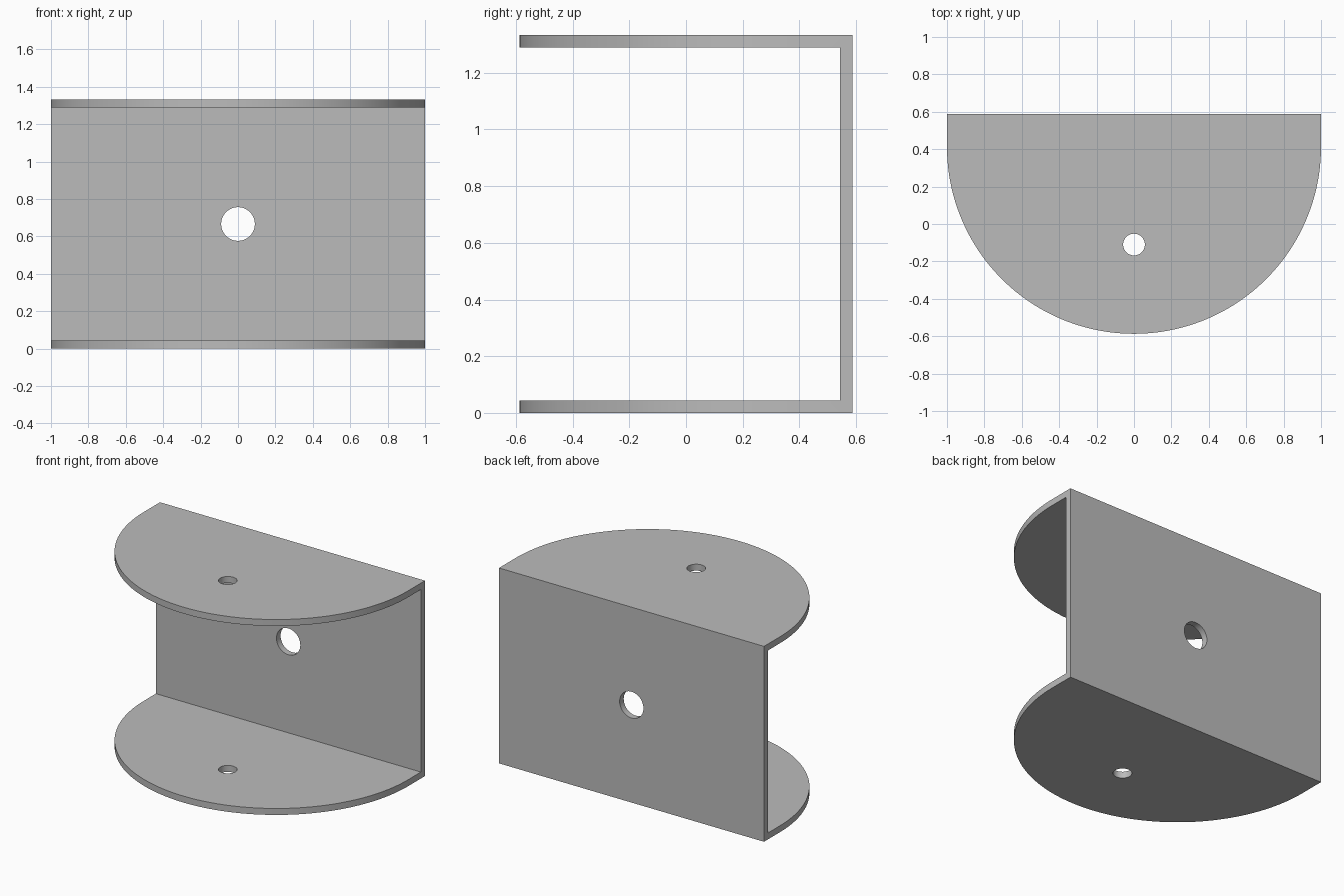
import bpy
import bmesh
from math import cos, sin, pi, radians

old = bpy.data.objects.get("Cube")
if old:
    bpy.data.objects.remove(old, do_unlink=True)

HEIGHT, WALL, BACK = 1.333, 0.044, 0.587
ARC_Y = BACK - 0.174      # centre of the unit-radius rounded front
SEGMENTS = 96

steel = bpy.data.materials.new("grey_metal")
steel.use_nodes = True
steel.diffuse_color = (0.5, 0.5, 0.5, 1)
steel.node_tree.nodes["Principled BSDF"].inputs["Base Color"].default_value = (0.5, 0.5, 0.5, 1)


def extrude_outline(name, outline, height):
    """Solid prism standing on z = 0 from a flat outline."""
    bm = bmesh.new()
    face = bm.faces.new([bm.verts.new((x, y, 0)) for x, y in outline])
    top = bmesh.ops.extrude_face_region(bm, geom=[face])["geom"]
    bmesh.ops.translate(bm, vec=(0, 0, height),
                        verts=[v for v in top if isinstance(v, bmesh.types.BMVert)])
    bmesh.ops.recalc_face_normals(bm, faces=bm.faces)
    mesh = bpy.data.meshes.new(name)
    bm.to_mesh(mesh)
    bm.free()
    obj = bpy.data.objects.new(name, mesh)
    bpy.context.collection.objects.link(obj)
    return obj


def cut(target, cutter):
    """Subtract the cutter from the target and discard it."""
    cutter.hide_render = True
    mod = target.modifiers.new("cut", 'BOOLEAN')
    mod.operation = 'DIFFERENCE'
    mod.solver = 'EXACT'
    mod.object = cutter
    bpy.ops.object.select_all(action='DESELECT')
    target.select_set(True)
    bpy.context.view_layer.objects.active = target
    bpy.ops.object.modifier_apply(modifier=mod.name)
    bpy.data.objects.remove(cutter, do_unlink=True)


def drill(target, radius, location, rotation=(0, 0, 0)):
    bpy.ops.mesh.primitive_cylinder_add(vertices=48, radius=radius, depth=4,
                                        location=location, rotation=rotation)
    cut(target, bpy.context.object)


# Rounded-front block with a flat back
arc = [(cos(a), ARC_Y + sin(a))
       for a in (pi + pi * i / SEGMENTS for i in range(SEGMENTS + 1))]
bracket = extrude_outline("u_bracket", arc + [(1, BACK), (-1, BACK)], HEIGHT)
bracket.data.materials.append(steel)

# Hollow out the space between the two flanges, leaving the back plate
inner = BACK - WALL
gap = extrude_outline("gap_cutter", [(-2, -2), (2, -2), (2, inner), (-2, inner)],
                      HEIGHT - 2 * WALL)
gap.location.z = WALL
cut(bracket, gap)

# Aligned pin holes in the flanges and a mounting hole in the back plate
drill(bracket, 0.058, (0, -0.11, HEIGHT / 2))
drill(bracket, 0.09, (0, BACK + 1, HEIGHT / 2), (radians(90), 0, 0))

bracket.select_set(True)
bpy.context.view_layer.objects.active = bracket
bpy.ops.object.shade_smooth_by_angle(angle=radians(30))
